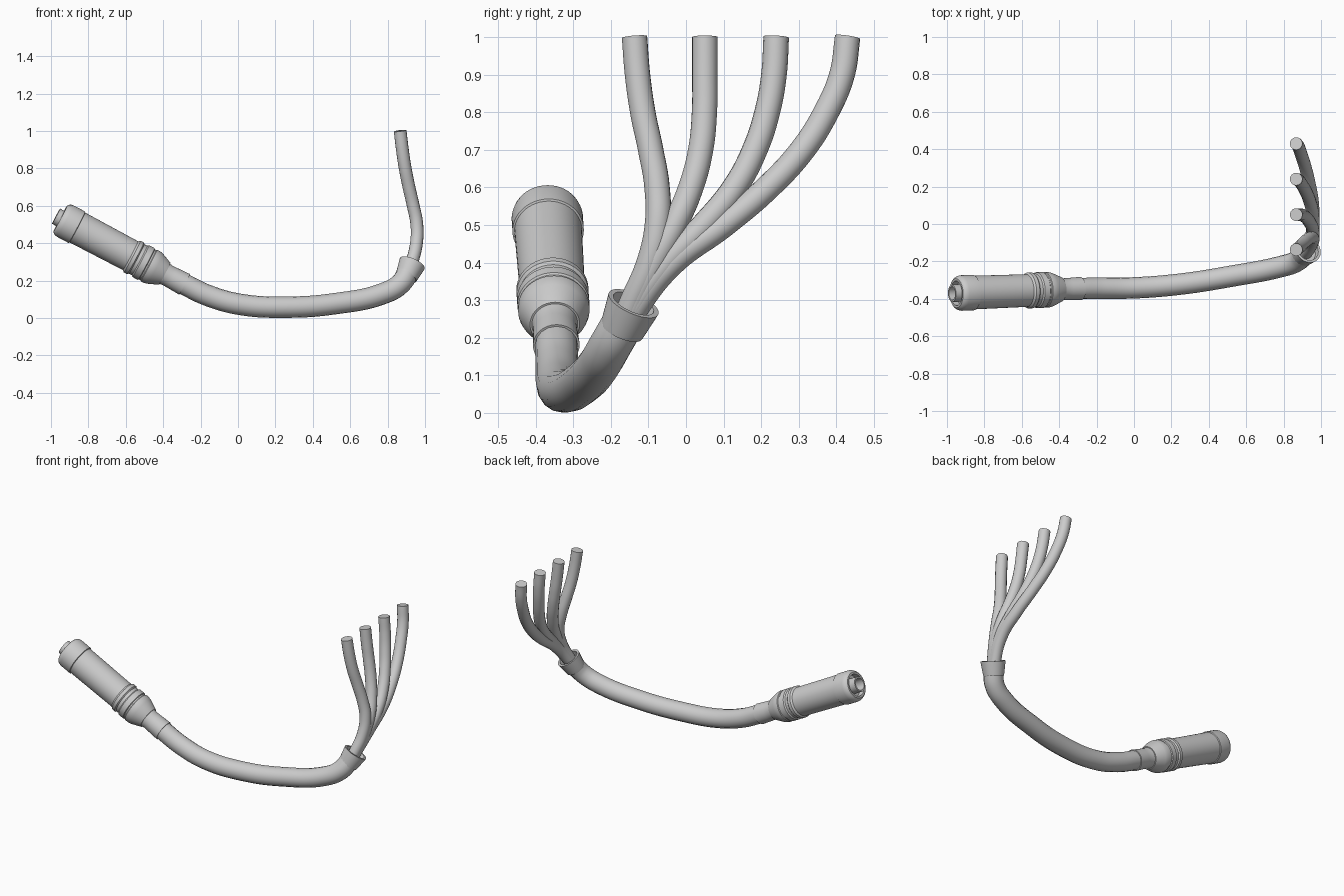
import bpy, bmesh, math
from mathutils import Vector

cube = bpy.data.objects.get("Cube")
if cube:
    bpy.data.objects.remove(cube, do_unlink=True)

grey = bpy.data.materials.new("light_grey")
grey.use_nodes = True
color = (0.6, 0.6, 0.6, 1)
grey.diffuse_color = color
grey.node_tree.nodes["Principled BSDF"].inputs["Base Color"].default_value = color


def finish(obj, angle=30):
    bpy.ops.object.select_all(action='DESELECT')
    obj.select_set(True)
    bpy.context.view_layer.objects.active = obj
    if obj.type == 'CURVE':
        bpy.ops.object.convert(target='MESH')
        obj = bpy.context.object
    obj.data.materials.clear()
    obj.data.materials.append(grey)
    bpy.ops.object.shade_smooth_by_angle(angle=math.radians(angle))


def lathe(name, profile, start, end, sides=48):
    """Revolve (distance, radius) pairs about the line from start to end."""
    start, end = Vector(start), Vector(end)
    bm = bmesh.new()
    rings = []
    for s, r in profile:
        if r == 0:
            rings.append([bm.verts.new((0, 0, s))])
        else:
            rings.append([bm.verts.new((r * math.cos(a), r * math.sin(a), s))
                          for a in (math.tau * i / sides for i in range(sides))])
    for a, b in zip(rings, rings[1:]):
        for i in range(sides):
            j = (i + 1) % sides
            if len(a) == 1:
                bm.faces.new((a[0], b[j], b[i]))
            elif len(b) == 1:
                bm.faces.new((a[i], a[j], b[0]))
            else:
                bm.faces.new((a[i], a[j], b[j], b[i]))
    bmesh.ops.recalc_face_normals(bm, faces=bm.faces)
    mesh = bpy.data.meshes.new(name)
    bm.to_mesh(mesh)
    bm.free()
    obj = bpy.data.objects.new(name, mesh)
    bpy.context.collection.objects.link(obj)
    obj.location = start
    obj.rotation_euler = (end - start).to_track_quat('Z', 'Y').to_euler()
    finish(obj)


def tube(name, points, radius):
    """Smooth round tube through the points, closed at both ends."""
    curve = bpy.data.curves.new(name, 'CURVE')
    curve.dimensions = '3D'
    curve.bevel_depth = radius
    curve.bevel_resolution = 6
    curve.resolution_u = 10
    curve.use_fill_caps = True
    spline = curve.splines.new('BEZIER')
    spline.bezier_points.add(len(points) - 1)
    for bp, p in zip(spline.bezier_points, points):
        bp.co = p
        bp.handle_left_type = bp.handle_right_type = 'AUTO'
    obj = bpy.data.objects.new(name, curve)
    bpy.context.collection.objects.link(obj)
    finish(obj, 40)


# Connector: socket core, rounded cap, barrel, grip rings, taper and sleeve
tip, tail = (-0.95, -0.37, 0.532), (-0.286, -0.345, 0.18)
lathe("plug_core", [(0.06, 0), (0.06, 0.036), (-0.026, 0.036), (-0.026, 0.046),
                    (0.06, 0.046), (0.06, 0)], tip, tail)
lathe("plug_cap", [(0.035, 0), (0.035, 0.066), (0, 0.066), (0, 0.078), (0.006, 0.086),
                   (0.016, 0.092), (0.03, 0.095), (0.1, 0.095), (0.104, 0.088),
                   (0.104, 0)], tip, tail)
lathe("plug_barrel", [(0.1, 0), (0.1, 0.09), (0.43, 0.087), (0.43, 0)], tip, tail)
lathe("grip_rings", [(0.425, 0), (0.425, 0.087), (0.435, 0.096), (0.455, 0.096),
                     (0.462, 0.089), (0.48, 0.089), (0.487, 0.096), (0.52, 0.096),
                     (0.524, 0.091), (0.532, 0.091), (0.536, 0.095), (0.555, 0.095),
                     (0.575, 0.09), (0.632, 0.066), (0.632, 0)], tip, tail)
lathe("strain_sleeve", [(0.62, 0), (0.62, 0.063), (0.65, 0.058), (0.68, 0.059),
                        (0.752, 0.062), (0.752, 0)], tip, tail)

# Main cable
tube("main_cable", [(-0.33, -0.346, 0.203), (-0.286, -0.345, 0.18), (-0.163, -0.343, 0.121),
                    (0.01, -0.341, 0.073), (0.26, -0.32, 0.058), (0.515, -0.28, 0.076),
                    (0.78, -0.229, 0.132), (0.868, -0.2, 0.182), (0.915, -0.158, 0.255)], 0.057)

# Flared hollow collar where the cable splits
lathe("split_collar", [(0, 0), (0, 0.059), (0.01, 0.061), (0.084, 0.072), (0.084, 0.058),
                       (0.05, 0.055), (0.05, 0)], (0.9, -0.171, 0.22), (0.932, -0.139, 0.292))

# Four wires fanning out; all share the same sideways lean by height
LEAN = [(0.24, 0.908), (0.29, 0.927), (0.4, 0.954), (0.5, 0.956), (0.6, 0.937),
        (0.7, 0.914), (0.8, 0.894), (0.9, 0.879), (1.0, 0.867)]
FANS = {
    "first": [-0.165, -0.145, -0.098, -0.076, -0.077, -0.094, -0.115, -0.129, -0.137],
    "second": [-0.158, -0.137, -0.083, -0.03, 0.013, 0.039, 0.049, 0.05, 0.05],
    "third": [-0.155, -0.13, -0.05, 0.048, 0.13, 0.183, 0.216, 0.234, 0.24],
    "fourth": [-0.152, -0.125, -0.035, 0.1, 0.218, 0.31, 0.373, 0.415, 0.43],
}
for name, fan in FANS.items():
    tube(name + "_wire", [(x, y, z) for (z, x), y in zip(LEAN, fan)], 0.034)
